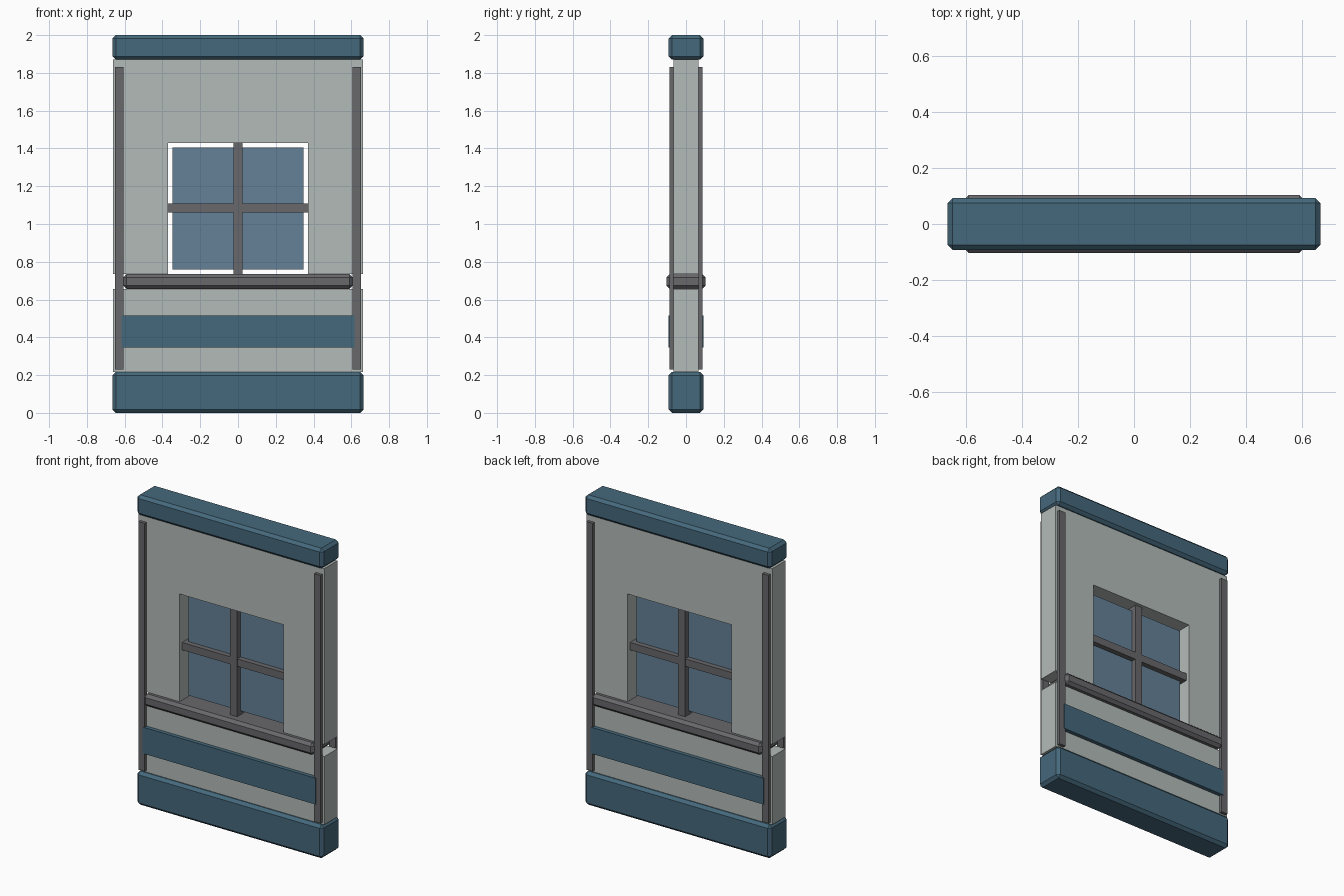
import bpy, bmesh

if "Cube" in bpy.data.objects:
    bpy.data.objects.remove(bpy.data.objects["Cube"])


def material(name, rgb):
    m = bpy.data.materials.new(name)
    m.diffuse_color = (*rgb, 1)
    m.use_nodes = True
    m.node_tree.nodes["Principled BSDF"].inputs["Base Color"].default_value = m.diffuse_color
    return m


BLUE = material("blue_paint", (0.06, 0.14, 0.2))
WALL = material("pale_wall", (0.45, 0.5, 0.48))
DARK = material("dark_trim", (0.14, 0.14, 0.15))
GLASS = material("window_glass", (0.13, 0.22, 0.31))


def finish(name, bm, mat):
    bmesh.ops.recalc_face_normals(bm, faces=bm.faces)
    me = bpy.data.meshes.new(name)
    bm.to_mesh(me)
    bm.free()
    me.materials.append(mat)
    ob = bpy.data.objects.new(name, me)
    bpy.context.collection.objects.link(ob)
    return ob


def box(name, x, y, z, mat, chamfer=0):
    """Box from (min, max) ranges, optionally with chamfered edges."""
    bm = bmesh.new()
    bmesh.ops.create_cube(bm, size=1)
    for v in bm.verts:
        v.co = [r[0] if c < 0 else r[1] for c, r in zip(v.co, (x, y, z))]
    ob = finish(name, bm, mat)
    if chamfer:
        b = ob.modifiers.new("chamfer", 'BEVEL')
        b.width = chamfer
        b.segments = 1
    return ob


def sym(a):
    return (-a, a)


# Chamfered beams and window sill
box("bottom_beam", sym(0.665), sym(0.092), (0, 0.217), BLUE, 0.018)
box("top_beam", sym(0.665), sym(0.092), (1.87, 2), BLUE, 0.018)
box("window_sill", sym(0.607), sym(0.104), (0.657, 0.735), DARK, 0.018)

# Lower wall and the upper wall, an arch-shaped profile around the window
box("lower_wall", sym(0.663), sym(0.067), (0.217, 0.657), WALL)
half = [(0.37, 1.43), (0.37, 0.735), (0.663, 0.735), (0.663, 1.87)]
profile = half + [(-x, z) for x, z in reversed(half)]
bm = bmesh.new()
face = bm.faces.new([bm.verts.new((x, -0.067, z)) for x, z in profile])
ext = bmesh.ops.extrude_face_region(bm, geom=[face], use_keep_orig=True)
bmesh.ops.translate(bm, vec=(0, 0.134, 0),
                    verts=[g for g in ext["geom"] if isinstance(g, bmesh.types.BMVert)])
finish("upper_wall", bm, WALL)

# Painted band below the sill
box("wall_band", sym(0.617), sym(0.092), (0.345, 0.515), BLUE)

# Window pane and glazing bars
box("glass_pane", sym(0.348), sym(0.01), (0.76, 1.405), GLASS)
box("vertical_bar", sym(0.025), sym(0.045), (0.735, 1.43), DARK)
box("horizontal_bar", sym(0.37), sym(0.043), (1.06, 1.108), DARK)

# Trim posts on both faces, left and right
for sx, side in ((-1, "left"), (1, "right")):
    for sy, face_name in ((-1, "front"), (1, "back")):
        box(f"{face_name}_{side}_post", sorted((sx * 0.605, sx * 0.65)),
            sorted((sy * 0.065, sy * 0.087)), (0.23, 1.83), DARK)
